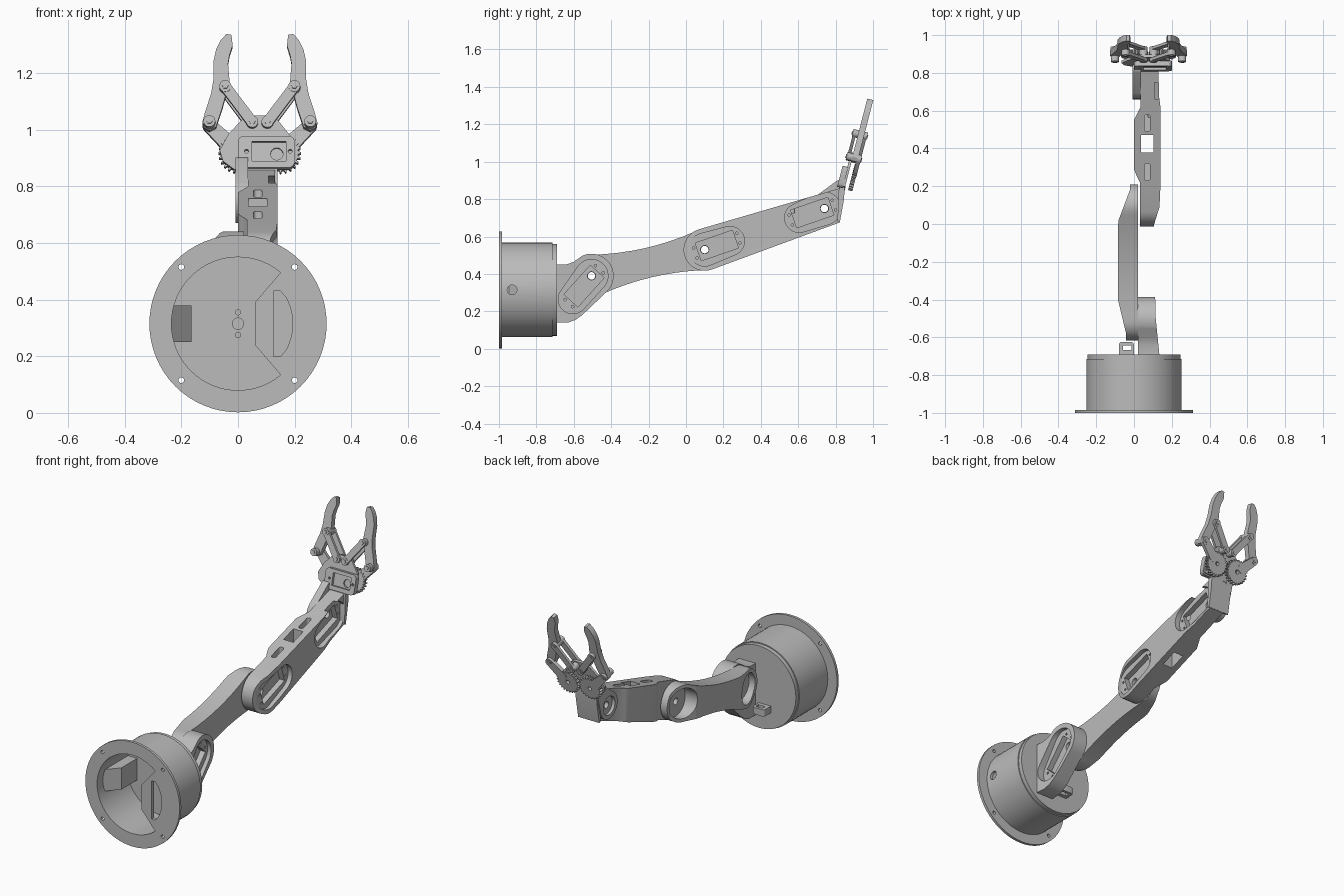
import bpy, bmesh
from math import sin, cos, pi, acos, atan2, hypot, radians
from mathutils import Matrix

if "Cube" in bpy.data.objects:
    bpy.data.objects.remove(bpy.data.objects["Cube"])

grey = bpy.data.materials.new("plain grey")
grey.use_nodes = True
grey.diffuse_color = (0.5, 0.5, 0.5, 1)
grey.node_tree.nodes["Principled BSDF"].inputs["Base Color"].default_value = (0.5, 0.5, 0.5, 1)


def prism(name, pts, axis, a, b, matrix=None):
    """Extrude a flat outline along an axis from a to b."""
    place = {"x": lambda p, d: (d, p[0], p[1]),
             "y": lambda p, d: (p[0], d, p[1]),
             "z": lambda p, d: (p[0], p[1], d)}[axis]
    bm = bmesh.new()
    low = [bm.verts.new(place(p, a)) for p in pts]
    high = [bm.verts.new(place(p, b)) for p in pts]
    bm.faces.new(low)
    bm.faces.new(high[::-1])
    for i in range(len(pts)):
        j = (i + 1) % len(pts)
        bm.faces.new((low[i], high[i], high[j], low[j]))
    bmesh.ops.recalc_face_normals(bm, faces=bm.faces)
    mesh = bpy.data.meshes.new(name)
    bm.to_mesh(mesh)
    bm.free()
    mesh.materials.append(grey)
    obj = bpy.data.objects.new(name, mesh)
    bpy.context.collection.objects.link(obj)
    if matrix:
        obj.matrix_world = matrix
    return obj


def combine(obj, tool, operation="DIFFERENCE"):
    """Apply a boolean and remove the tool."""
    tool.hide_render = True
    mod = obj.modifiers.new("cut", "BOOLEAN")
    mod.operation, mod.object, mod.solver = operation, tool, "EXACT"
    bpy.context.view_layer.objects.active = obj
    bpy.ops.object.modifier_apply(modifier=mod.name)
    bpy.data.objects.remove(tool)


def circle(c, r, n=32):
    return [(c[0] + r * cos(2 * pi * i / n), c[1] + r * sin(2 * pi * i / n)) for i in range(n)]


def arc(c, r, start, end, n=16):
    return [(c[0] + r * cos(start + (end - start) * i / n),
             c[1] + r * sin(start + (end - start) * i / n)) for i in range(n + 1)]


def bend(p, q, centre, pull, n=8):
    """Points of a side that curves in towards a centre."""
    m = [(p[k] + q[k]) / 2 * (1 - pull) + centre[k] * pull for k in (0, 1)]
    return [tuple((1 - t) ** 2 * p[k] + 2 * t * (1 - t) * m[k] + t * t * q[k] for k in (0, 1))
            for t in [i / n for i in range(1, n)]]


def capsule(a, ra, b, rb, pull=0):
    """Two round ends joined by straight or waisted sides."""
    dx, dy = b[0] - a[0], b[1] - a[1]
    th, phi = atan2(dy, dx), acos((ra - rb) / hypot(dx, dy))
    s = 0.3 if pull else 0
    first = arc(a, ra, th + phi - s, th + 2 * pi - phi + s)
    second = arc(b, rb, th - phi - s, th + phi + s)
    if not pull:
        return first + second
    mid = ((a[0] + b[0]) / 2, (a[1] + b[1]) / 2)
    return (first + bend(first[-1], second[0], mid, pull)
            + second + bend(second[-1], first[0], mid, pull))


def box(c, w, h, angle=0):
    t = radians(angle)
    return [(c[0] + x * w / 2 * cos(t) - y * h / 2 * sin(t),
             c[1] + x * w / 2 * sin(t) + y * h / 2 * cos(t))
            for x, y in ((-1, -1), (1, -1), (1, 1), (-1, 1))]


def rounded(x0, z0, x1, z1, r):
    return (arc((x1 - r, z1 - r), r, 0, pi / 2, 5) + arc((x0 + r, z1 - r), r, pi / 2, pi, 5)
            + arc((x0 + r, z0 + r), r, pi, 1.5 * pi, 5) + arc((x1 - r, z0 + r), r, 1.5 * pi, 2 * pi, 5))


MID = (0, 0.315)
SHOULDER, ELBOW, WRIST = (-0.505, 0.39), (0.10, 0.53), (0.74, 0.75)

# Base: hollow drum with a drilled flange
base = prism("base_drum", circle(MID, 0.252, 64), "y", -0.99, -0.715)
combine(base, prism("flange", circle(MID, 0.313, 64), "y", -1, -0.984), "UNION")
combine(base, prism("bore", circle(MID, 0.235, 64), "y", -1.1, -0.6))
combine(base, prism("cable_hole", circle((-0.93, 0.315), 0.026, 24), "x", 0.1, 0.4))
for x in (-0.2, 0.2):
    for z in (0.115, 0.515):
        combine(base, prism("screw_hole", circle((x, z), 0.01, 16), "y", -1.1, -0.9))

# Front web across one side of the opening, with a window
web = prism("front_web", [(0.15, 0.135), (0.06, 0.24), (0.06, 0.39), (0.15, 0.495)]
            + arc(MID, 0.24, 0.87, -0.87, 16), "y", -1, -0.975)
combine(web, prism("window", [(0.125, 0.43), (0.125, 0.2)]
                   + [(0.15, 0.2)] + arc(MID, 0.193, -0.5, 0.5, 12) + [(0.15, 0.43)], "y", -1.1, -0.9))
prism("inner_motor_block", [(-0.238, -0.95), (-0.165, -0.87), (-0.165, -0.72), (-0.238, -0.72)], "z", 0.25, 0.38)

# Turntable disc and its lug
table = prism("turntable", circle(MID, 0.246, 64), "y", -0.72, -0.69)
for dz, r in ((0, 0.02), (0.04, 0.009), (-0.04, 0.009)):
    combine(table, prism("pin_hole", circle((0, 0.315 + dz), r, 20), "y", -0.73, -0.705))
lug = prism("cable_lug", rounded(-0.08, -0.71, 0.0, -0.625, 0.015), "z", 0.18, 0.22)
combine(lug, prism("lug_hole", box((-0.035, -0.655), 0.045, 0.025), "z", 0.1, 0.3))


def servo_pocket(obj, joint, far, centre, angle, face):
    """Recess with a servo box, horn ring and through hole on the +x side."""
    combine(obj, prism("recess", capsule(joint, 0.088, far, 0.078), "x", face - 0.022, 0.3))
    combine(obj, prism("servo_box", box(centre, 0.21, 0.1, angle), "x", face - 0.055, 0.3))
    combine(obj, prism("horn_hole", circle(joint, 0.022, 20), "x", -0.3, 0.3))
    t = radians(angle)
    for along in (-0.122, 0.122):
        for side in (-0.028, 0.028):
            p = (centre[0] + along * cos(t) - side * sin(t), centre[1] + along * sin(t) + side * cos(t))
            combine(obj, prism("screw_hole", circle(p, 0.007, 10), "x", face - 0.04, 0.3))


# Shoulder bracket
bracket = prism("shoulder_bracket", [(-0.70, 0.14), (-0.63, 0.14), (-0.59, 0.155), (-0.555, 0.18)]
                + arc(SHOULDER, 0.118, -0.82, 2.0, 24) + [(-0.60, 0.465), (-0.64, 0.45), (-0.70, 0.45)],
                "x", 0.022, 0.2)
combine(bracket, prism("plan", [(0.0, -0.72), (0.137, -0.72), (0.115, -0.5), (0.11, -0.3), (0.0, -0.3)],
                       "z", 0, 1), "INTERSECT")
servo_pocket(bracket, SHOULDER, (-0.605, 0.265), (-0.545, 0.335), 48, 0.112)

# Lower arm: waisted link with round hub recesses facing -x
lower = prism("lower_arm", capsule(SHOULDER, 0.113, ELBOW, 0.11, 0.5), "x", -0.2, 0.022)
combine(lower, prism("plan", [(-0.04, -0.7), (0.1, -0.7), (0.1, 0.3), (-0.018, 0.3), (-0.022, 0.18),
                              (-0.082, 0.02), (-0.085, -0.02), (-0.085, -0.4), (-0.042, -0.58)],
                     "z", 0, 1), "INTERSECT")
for joint in (SHOULDER, ELBOW):
    combine(lower, prism("hub_recess", circle(joint, 0.09), "x", -0.3, -0.002))
    combine(lower, prism("hub_hole", circle(joint, 0.02, 20), "x", -0.1, 0.1))

# Upper arm
upper = prism("upper_arm", capsule(ELBOW, 0.113, (0.95, 0.81), 0.082), "x", -0.1, 0.2)
combine(upper, prism("plan", [(0.032, -0.05), (0.1, -0.05), (0.107, 0.0), (0.135, 0.09), (0.14, 0.2), (0.14, 0.62),
                              (0.132, 0.68), (0.13, 0.82), (0.035, 0.82), (0.035, 0.62), (0.01, 0.57),
                              (0.0, 0.55), (0.0, 0.29), (0.012, 0.26), (0.032, 0.22)], "z", 0, 1.2), "INTERSECT")
servo_pocket(upper, ELBOW, (0.235, 0.576), (0.165, 0.552), 19, 0.135)
servo_pocket(upper, WRIST, (0.605, 0.70), (0.675, 0.728), 19, 0.13)
combine(upper, prism("cable_window", box((0.07, 0.425), 0.065, 0.095), "z", 0, 1.2))
for y, z in ((0.275, 0.645), (0.535, 0.725)):
    combine(upper, prism("cable_slot", rounded(0.055, y - 0.045, 0.085, y + 0.045, 0.012), "z", z, 1.2))

# Wrist mount
mount = prism("wrist_mount", capsule(WRIST, 0.08, (0.822, 0.87), 0.032), "x", -0.008, 0.036)
combine(mount, prism("hub_recess", circle(WRIST, 0.055), "x", -0.1, 0.01))
combine(mount, prism("hub_hole", circle(WRIST, 0.02, 20), "x", -0.1, 0.1))
prism("wrist_end_plate", [(0.81, 0.68), (0.822, 0.675), (0.845, 0.80), (0.85, 0.9), (0.825, 0.87), (0.815, 0.84)],
      "x", 0.0, 0.14)

# Gripper, built upright and then leaned back
LEAN = Matrix.Translation((0.077, 0.88, 0.92)) @ Matrix.Rotation(radians(-14.5), 4, "X")


def grip(name, pts, front, back):
    return prism(name, pts, "y", -front, -back, LEAN)


grip("palm_plate", [(-0.09, -0.07), (-0.13, -0.04), (-0.142, 0), (-0.11, 0.06), (-0.06, 0.115), (-0.04, 0.127),
                    (0.04, 0.127), (0.06, 0.115), (0.11, 0.05), (0.118, -0.06)], 0.03, 0.015)
holder = grip("servo_holder", rounded(-0.077, -0.07, 0.123, 0.046, 0.022), 0.056, 0.025)
combine(holder, grip("servo_recess", box((0.033, -0.01), 0.12, 0.072), 0.08, 0.04))
combine(holder, grip("shaft_hole", circle((0.06, -0.016), 0.022, 20), 0.08, 0.028))
for x in (-0.047, 0.107):
    combine(holder, grip("screw_hole", circle((x, -0.01), 0.007, 12), 0.08, 0.04))

finger = [(0.178, 0.076), (0.196, 0.085), (0.203, 0.105), (0.194, 0.14), (0.172, 0.21), (0.164, 0.26), (0.163, 0.33),
          (0.154, 0.372), (0.138, 0.405), (0.118, 0.427), (0.1, 0.424), (0.096, 0.385), (0.107, 0.35),
          (0.112, 0.32), (0.108, 0.27), (0.106, 0.235), (0.118, 0.213), (0.132, 0.16), (0.155, 0.088)]
for side, label in ((1, "left"), (-1, "right")):
    def flip(pts):
        return [(side * x, z) for x, z in pts]

    grip(label + "_finger", flip(finger), 0.018, -0.015)
    teeth = [(0.073 + r * cos(t), r * sin(t)) for i in range(24)
             for r, t in ((0.063, 2 * pi * (i - 0.3) / 24), (0.073, 2 * pi * (i - 0.13) / 24),
                          (0.073, 2 * pi * (i + 0.13) / 24), (0.063, 2 * pi * (i + 0.3) / 24))]
    gear = grip(label + "_gear", flip(teeth), -0.005, -0.028)
    combine(gear, grip("gear_bore", flip(circle((0.073, 0), 0.012, 16)), 0.01, -0.1))
    grip(label + "_gear_arm", flip(capsule((0.105, 0.03), 0.03, (0.178, 0.102), 0.024)), -0.008, -0.03)
    for front, back, layer in ((0.045, 0.028, "front"), (-0.015, -0.03, "rear")):
        grip(label + "_" + layer + "_link", flip(capsule((0.027, 0.1), 0.019, (0.122, 0.23), 0.019)), front, back)
    for x, z in ((0.027, 0.1), (0.122, 0.23), (0.178, 0.102)):
        grip(label + "_pivot_collar", flip(circle((x, z), 0.021, 20)), 0.048, -0.032)
        grip(label + "_pivot_pin", flip(circle((x, z), 0.011, 6)), 0.053, -0.036)

# Smooth the round walls and keep the edges sharp
bpy.ops.object.select_all(action="DESELECT")
for obj in bpy.context.scene.objects:
    if obj.type == "MESH":
        obj.select_set(True)
        bpy.context.view_layer.objects.active = obj
bpy.ops.object.shade_smooth_by_angle(angle=radians(30))
